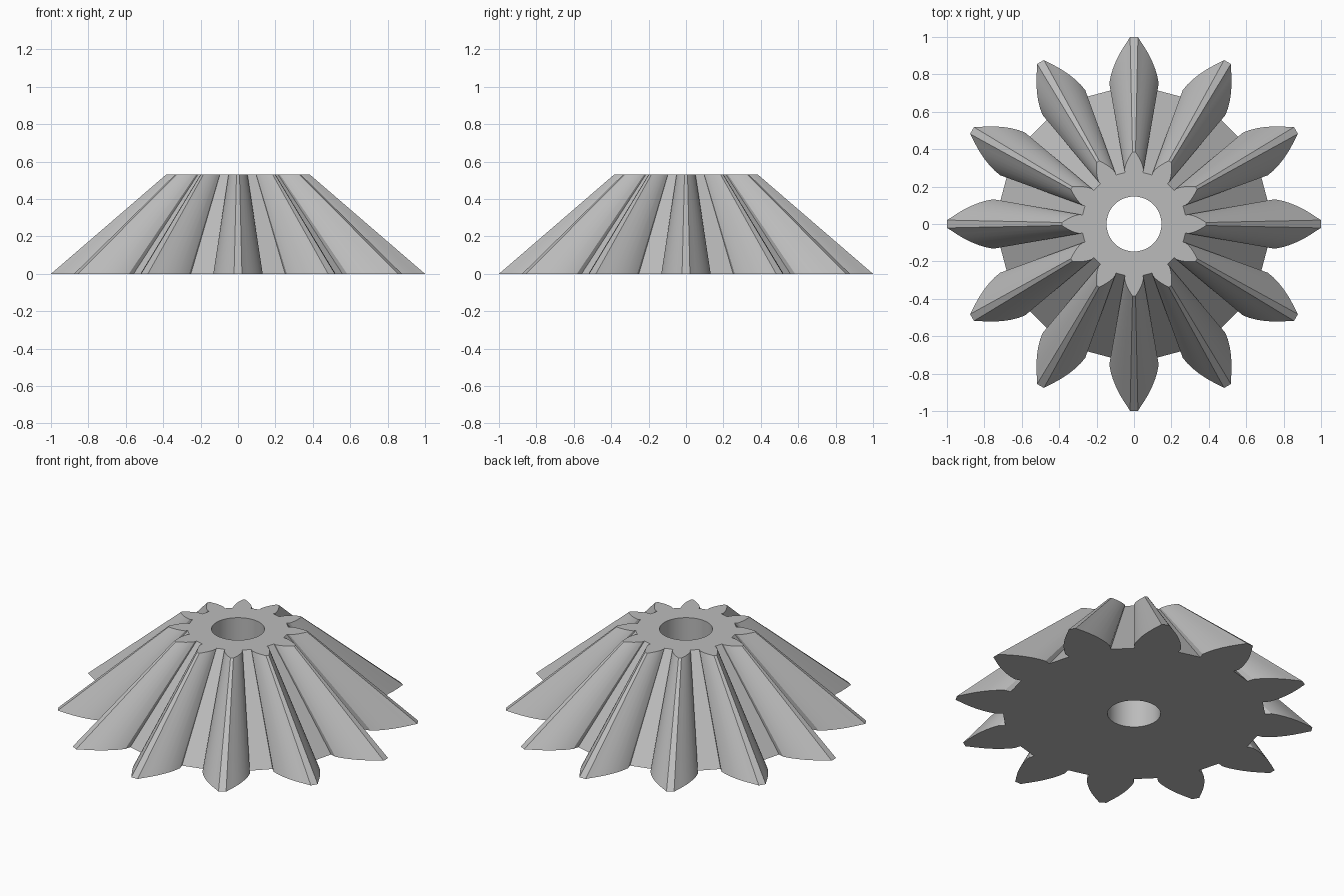
import bpy, bmesh, math

cube = bpy.data.objects.get("Cube")
if cube:
    bpy.data.objects.remove(cube, do_unlink=True)

TEETH = 12
HEIGHT = 0.53
TOP_SCALE = 0.385
BORE_RADIUS = 0.147
BORE_SEGMENTS = 64

# One flank of a tooth: (distance from axis, half width), root to tip
FLANK = [(0.715, 0.122), (0.75, 0.132), (0.79, 0.125), (0.83, 0.113),
         (0.87, 0.097), (0.91, 0.077), (0.95, 0.053), (0.98, 0.033), (1.0, 0.021)]


def gear_outline():
    tooth = [(r, -w) for r, w in FLANK] + [(r, w) for r, w in reversed(FLANK)]
    points = []
    for i in range(TEETH):
        a = math.tau * i / TEETH
        c, s = math.cos(a), math.sin(a)
        points += [(r * c - w * s, r * s + w * c) for r, w in tooth]
    return points


def circle(radius, count):
    return [(radius * math.cos(math.tau * i / count),
             radius * math.sin(math.tau * i / count)) for i in range(count)]


def add_loop(bm, points, z, scale=1.0):
    verts = [bm.verts.new((x * scale, y * scale, z)) for x, y in points]
    edges = [bm.edges.new((v, verts[i - 1])) for i, v in enumerate(verts)]
    return verts, edges


def add_wall(bm, low, high):
    for i in range(len(low)):
        bm.faces.new((low[i - 1], low[i], high[i], high[i - 1]))


# Gear body: tapered teeth, bore wall and two flat ends
bm = bmesh.new()
outline, bore = gear_outline(), circle(BORE_RADIUS, BORE_SEGMENTS)
outer_low, e1 = add_loop(bm, outline, 0)
bore_low, e2 = add_loop(bm, bore, 0)
outer_high, e3 = add_loop(bm, outline, HEIGHT, TOP_SCALE)
bore_high, e4 = add_loop(bm, bore, HEIGHT)
bmesh.ops.triangle_fill(bm, edges=e1 + e2, use_beauty=True)
bmesh.ops.triangle_fill(bm, edges=e3 + e4, use_beauty=True)
add_wall(bm, outer_low, outer_high)
add_wall(bm, bore_low, bore_high)
bmesh.ops.recalc_face_normals(bm, faces=bm.faces[:])

mesh = bpy.data.meshes.new("bevel_gear")
bm.to_mesh(mesh)
bm.free()
gear = bpy.data.objects.new("bevel_gear", mesh)
bpy.context.collection.objects.link(gear)

# Plain grey metal
grey = bpy.data.materials.new("light_grey")
grey.use_nodes = True
colour = (0.5, 0.5, 0.5, 1.0)
grey.diffuse_color = colour
grey.node_tree.nodes["Principled BSDF"].inputs["Base Color"].default_value = colour
mesh.materials.append(grey)

# Smooth flanks and bore, sharp tips and roots
bpy.context.view_layer.objects.active = gear
gear.select_set(True)
bpy.ops.object.shade_smooth_by_angle(angle=math.radians(25))
